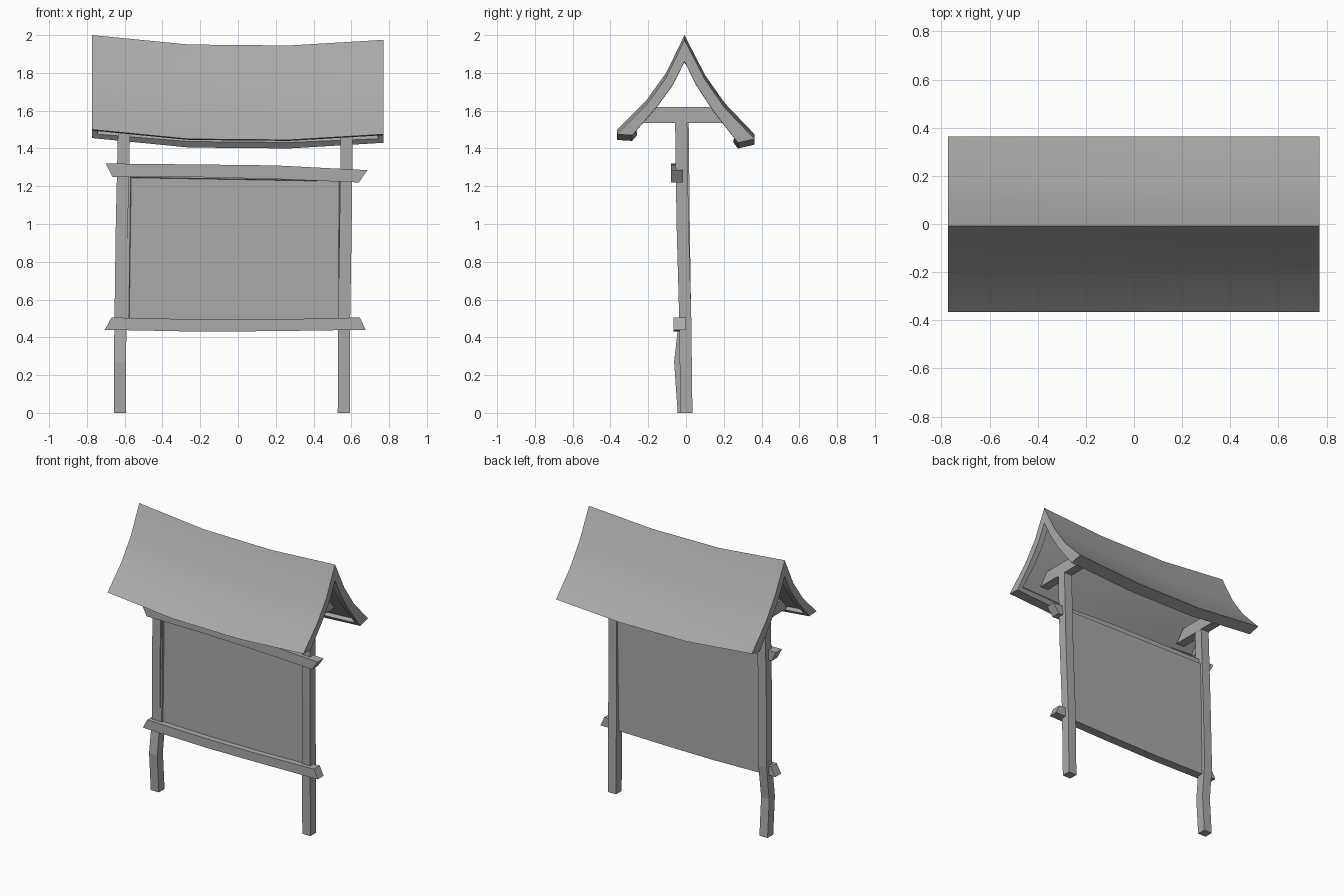
import bpy, bmesh

cube = bpy.data.objects.get("Cube")
if cube:
    bpy.data.objects.remove(cube, do_unlink=True)

grey = bpy.data.materials.new("plain grey")
grey.use_nodes = True
COLOUR = (0.4, 0.4, 0.4, 1)
grey.diffuse_color = COLOUR
grey.node_tree.nodes["Principled BSDF"].inputs["Base Color"].default_value = COLOUR


def finish(bm, name, smooth=False):
    bmesh.ops.recalc_face_normals(bm, faces=bm.faces)
    mesh = bpy.data.meshes.new(name)
    bm.to_mesh(mesh)
    bm.free()
    mesh.materials.append(grey)
    obj = bpy.data.objects.new(name, mesh)
    bpy.context.collection.objects.link(obj)
    if smooth:
        bpy.ops.object.select_all(action='DESELECT')
        obj.select_set(True)
        bpy.context.view_layer.objects.active = obj
        bpy.ops.object.shade_smooth_by_angle(angle=0.5)
    return obj


def loft(rings):
    """Bridge matching rings of points and cap both ends."""
    bm = bmesh.new()
    loops = [[bm.verts.new(p) for p in ring] for ring in rings]
    n = len(loops[0])
    for a, b in zip(loops, loops[1:]):
        for i in range(n):
            j = (i + 1) % n
            bm.faces.new((a[i], a[j], b[j], b[i]))
    bm.faces.new(loops[0])
    bm.faces.new(loops[-1])
    return bm


# Posts: square section following a slightly crooked path of centres
def post(name, path, w=0.032):
    rings = [[(x - w, y - w, z), (x + w, y - w, z), (x + w, y + w, z), (x - w, y + w, z)]
             for x, y, z in path]
    finish(loft(rings), name)


post("right_post", [(-0.625, -0.012, 0), (-0.625, -0.031, 0.27), (-0.622, -0.005, 0.5),
                    (-0.615, -0.012, 1.0), (-0.602, -0.018, 1.56)])
post("left_post", [(0.56, 0.002, 0), (0.562, -0.004, 0.5), (0.57, -0.018, 1.0),
                   (0.577, -0.026, 1.56)])


# Rails: stations of (x at top, x at bottom, z at top, z at bottom)
def rail(name, stations, y0, y1):
    rings = [[(xt, y0, zt), (xt, y1, zt), (xb, y1, zb), (xb, y0, zb)]
             for xt, xb, zt, zb in stations]
    finish(loft(rings), name)


rail("top_rail", [(-0.70, -0.665, 1.32, 1.25), (-0.2, -0.2, 1.315, 1.248),
                  (0.2, 0.2, 1.31, 1.238), (0.685, 0.64, 1.285, 1.22)], -0.08, -0.015)
rail("bottom_rail", [(-0.67, -0.705, 0.505, 0.44), (-0.2, -0.2, 0.495, 0.43),
                     (0.2, 0.2, 0.495, 0.433), (0.645, 0.675, 0.505, 0.44)], -0.065, 0)

# Notice panel with a shallow recessed field on the front
bm = loft([[(-0.61, y, 0.46), (0.565, y, 0.46), (0.57, y, 1.26), (-0.6, y, 1.28)]
           for y in (-0.035, 0.0)])
bm.normal_update()
front = [f for f in bm.faces if f.calc_center_median().y < -0.03]
bmesh.ops.recalc_face_normals(bm, faces=bm.faces)
bmesh.ops.inset_region(bm, faces=front, thickness=0.045, depth=0)
bmesh.ops.inset_region(bm, faces=front, thickness=0.004, depth=-0.012)
finish(bm, "notice_panel")

# Cross beams under the roof
for side, x in (("right", -0.602), ("left", 0.577)):
    finish(loft([[(x + d, -0.24, 1.535), (x + d, 0.22, 1.535),
                  (x + d, 0.15, 1.62), (x + d, -0.17, 1.62)] for d in (-0.032, 0.032)]),
           side + "_cross_beam")

# Sagging roof: gable profile swept along x, underside recessed within a rim
outer = [(-0.365, 1.50), (-0.21, 1.655), (-0.105, 1.80), (-0.008, 2.0),
         (0.10, 1.79), (0.205, 1.64), (0.363, 1.475)]
inner = [(0.275, 1.455), (0.14, 1.63), (0.055, 1.76), (-0.008, 1.885),
         (-0.068, 1.765), (-0.155, 1.645), (-0.285, 1.495)]
sag = [(-0.773, 0), (-0.26, -0.05), (0.27, -0.055), (0.771, -0.025)]
bm = loft([[(x, y, z + dz) for y, z in outer + inner] for x, dz in sag])
bmesh.ops.recalc_face_normals(bm, faces=bm.faces)
bm.normal_update()
under = [f for f in bm.faces if f.normal.z < -0.1 and abs(f.calc_center_median().y) < 0.27]
bmesh.ops.inset_region(bm, faces=under, thickness=0.04, depth=0)
bmesh.ops.inset_region(bm, faces=under, thickness=0.003, depth=-0.025)
finish(bm, "roof", smooth=True)
